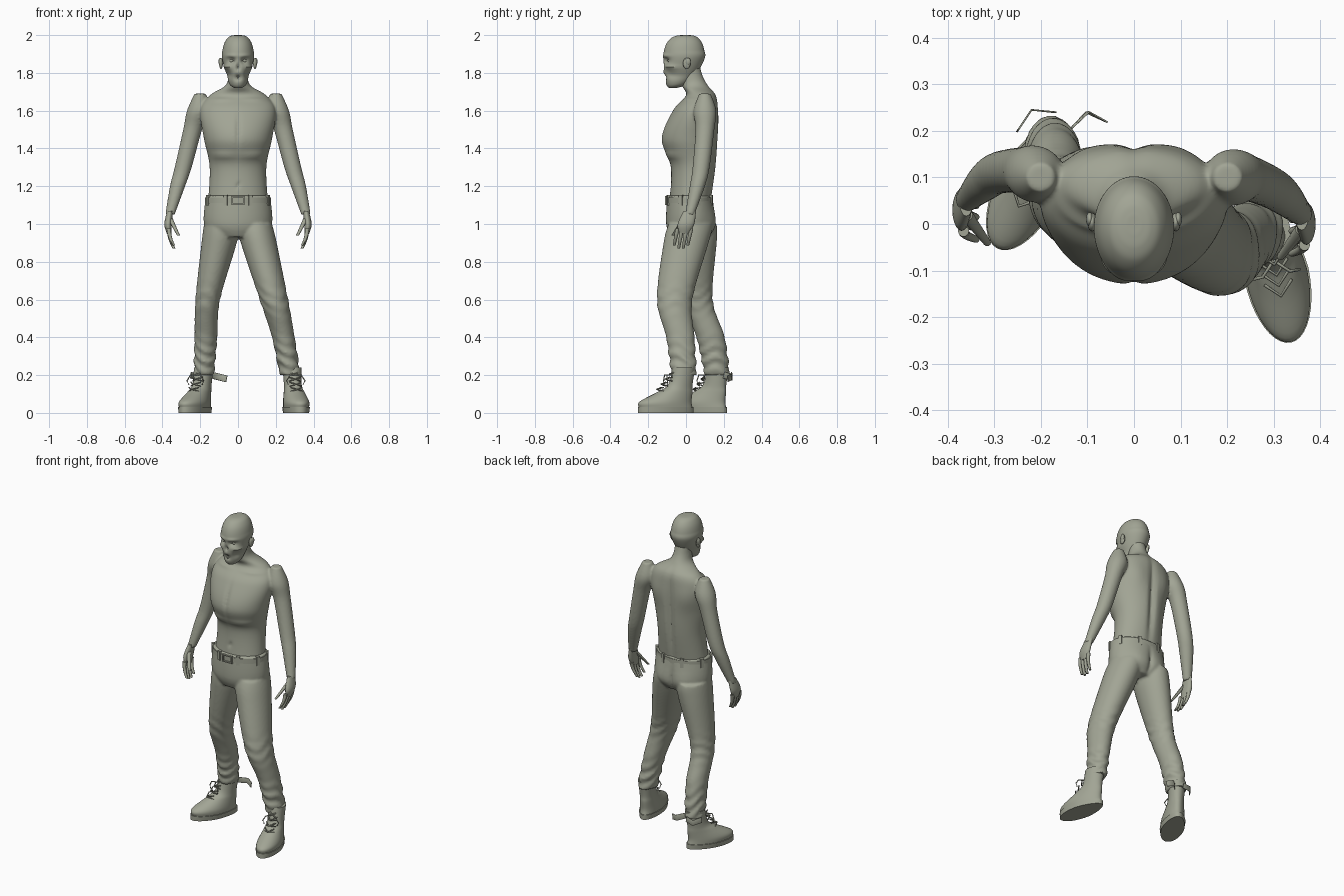
import bpy, bmesh, math
from mathutils import Matrix, Vector

cube = bpy.data.objects.get("Cube")
if cube:
    bpy.data.objects.remove(cube)

clay = bpy.data.materials.new("grey_green_clay")
clay.use_nodes = True
clay.diffuse_color = (.36, .375, .3, 1)
clay.node_tree.nodes["Principled BSDF"].inputs["Base Color"].default_value = clay.diffuse_color
meshes = []


def spline(rings, steps):
    """Smooth interpolation of (x, y, z, half width, half depth) rings."""
    padded = [rings[0], *rings, rings[-1]]
    for before, start, end, after in zip(padded, padded[1:], padded[2:], padded[3:]):
        for step in range(steps):
            t = step / steps
            yield [q + t / 2 * (r - p + t * (2 * p - 5 * q + 4 * r - s + t * (3 * (q - r) + s - p)))
                   for p, q, r, s in zip(before, start, end, after)]
    yield rings[-1]


def no_relief(point):
    return 0


def loft(bm, rings, sides=32, steps=6, relief=no_relief):
    """Closed body through horizontal oval rings, pushed outward by the relief."""
    rows = []
    for x, y, z, wide, deep in spline(rings, steps):
        row = []
        for side in range(sides):
            angle = math.tau * side / sides
            cosine, sine = math.cos(angle), math.sin(angle)
            point = Vector((x + wide * cosine, y + deep * sine, z))
            outward = Vector((cosine / wide, sine / deep, 0)).normalized()
            row.append(bm.verts.new(point + outward * relief(point)))
        rows.append(row)
    for lower, upper in zip(rows, rows[1:]):
        for side in range(sides):
            bm.faces.new((lower[side - 1], lower[side], upper[side], upper[side - 1]))
    bm.faces.new(rows[0])
    bm.faces.new(rows[-1])


def trunk(bm, profile, **options):
    """Loft on the middle plane from (y, z, half width, half depth)."""
    loft(bm, [(0, *ring) for ring in profile], **options)


def limb(bm, path, depth=1, **options):
    """Loft along (x, y, z, radius) joints."""
    loft(bm, [(x, y, z, radius, radius * depth) for x, y, z, radius in path], **options)


def bump(point, at, wide, tall, push):
    """Soft swelling or hollow, mirrored left and right."""
    across, along, up = abs(point.x) - at[0], point.y - at[1], point.z - at[2]
    return push * math.exp(-(across / wide) ** 2 - (along / .06) ** 2 - (up / tall) ** 2)


def box(bm, at, size, turn=0):
    place = Matrix.Translation(at) @ Matrix.Rotation(turn, 4, "Z") @ Matrix.Diagonal((*size, 1))
    bmesh.ops.create_cube(bm, size=1, matrix=place)


def ball(bm, at, size):
    place = Matrix.Translation(at) @ Matrix.Diagonal((*size, 1))
    bmesh.ops.create_uvsphere(bm, u_segments=20, v_segments=12, radius=1, matrix=place)


def finish(name, bm, voxel=None):
    bmesh.ops.recalc_face_normals(bm, faces=bm.faces)
    mesh = bpy.data.meshes.new(name)
    bm.to_mesh(mesh)
    bm.free()
    mesh.materials.append(clay)
    part = bpy.data.objects.new(name, mesh)
    bpy.context.collection.objects.link(part)
    meshes.append(part)
    if voxel:  # fuse overlapping volumes into one skin
        fuse = part.modifiers.new("fuse", "REMESH")
        fuse.mode, fuse.voxel_size, fuse.use_smooth_shade = "VOXEL", voxel, True
        soften = part.modifiers.new("soften", "SMOOTH")
        soften.factor, soften.iterations = .5, 3


def cord(name, points, radius=.0035, width=0, place=Matrix()):
    """Round cord, or a flat ribbon when a width is given."""
    curve = bpy.data.curves.new(name, "CURVE")
    curve.dimensions, curve.bevel_depth, curve.bevel_resolution = "3D", radius, 1
    curve.extrude, curve.twist_mode, curve.use_fill_caps = width, "Z_UP", True
    line = curve.splines.new("POLY")
    line.points.add(len(points) - 1)
    for knot, position in zip(line.points, points):
        knot.co = (*(place @ Vector(position)), 1)
    curve.materials.append(clay)
    bpy.context.collection.objects.link(bpy.data.objects.new(name, curve))


# Bare torso and arms
def torso_relief(point):
    spine = bump(point, at=(0, .16, 1.4), wide=.02, tall=.25, push=-.02)
    shoulder_blades = bump(point, at=(.1, .15, 1.55), wide=.06, tall=.08, push=.01)
    breastbone = bump(point, at=(0, -.12, 1.5), wide=.01, tall=.1, push=-.01)
    ribs = bump(point, at=(.1, -.1, 1.36), wide=.1, tall=.02, push=.01)
    navel = bump(point, at=(0, -.08, 1.2), wide=.01, tall=.01, push=-.01)
    collarbones = bump(point, at=(.1, 0, 1.66), wide=.07, tall=.01, push=.01)
    return spine + shoulder_blades + breastbone + ribs + navel + collarbones


def arm_limb(bm, side, path, **options):
    """Arm joints on one side; the right arm hangs further back."""
    back = .03 if side < 0 else 0
    limb(bm, [(side * x, y + back * min(1, max(0, 5 - 3 * z)), z, r) for x, y, z, r in path], **options)


body = bmesh.new()
trunk(body, [(.02, 1.1, .16, .11), (.04, 1.3, .15, .12), (.02, 1.45, .18, .15), (.05, 1.6, .2, .12),
             (.08, 1.68, .15, .08), (.05, 1.73, .07, .07), (.03, 1.78, .05, .06), (.02, 1.85, .05, .05)],
      sides=64, steps=9, relief=torso_relief)
arm = [(.2, .1, 1.69, .03), (.21, .1, 1.6, .06), (.24, .1, 1.5, .05), (.29, .08, 1.3, .045),
       (.32, .06, 1.2, .04), (.36, .02, 1.05, .025)]

# Hands with curled fingers
for side, name in ((-1, "right_hand"), (1, "left_hand")):
    arm_limb(body, side, arm)
    hand = bmesh.new()
    arm_limb(hand, side, [(.36, .02, 1.07, .015), (.37, 0, 1, .02), (.365, -.01, .95, .012)], depth=2.2, sides=20)
    for finger in range(4):
        length = .035 if finger in (1, 2) else .03
        arm_limb(hand, side, [(.366 - .003 * k * k, .024 * finger - .045 - .006 * k, .975 - length * k, .012 - .0015 * k)
                              for k in range(4)], sides=10)
    arm_limb(hand, side, [(.36 - .015 * k, -.01 - .02 * k, 1.03 - .03 * k, .014 - .002 * k)
                          for k in range(4)], sides=10)
    finish(name, hand)
finish("torso_and_arms", body, voxel=.007)


# Gaunt head with hollow face
def face_relief(point):
    sockets = bump(point, at=(.035, -.1, 1.865), wide=.02, tall=.015, push=-.02)
    brow = bump(point, at=(.03, -.1, 1.89), wide=.03, tall=.01, push=.007)
    nose = bump(point, at=(0, -.12, 1.83), wide=.01, tall=.015, push=-.02)
    cheekbones = bump(point, at=(.055, -.08, 1.83), wide=.02, tall=.01, push=.01)
    cheeks = bump(point, at=(.05, -.07, 1.79), wide=.02, tall=.02, push=-.01)
    mouth = bump(point, at=(0, -.12, 1.775), wide=.02, tall=.015, push=-.02)
    return sockets + brow + nose + cheekbones + cheeks + mouth


def dome(turn):
    narrow = math.cos(turn) ** .6
    return -.01 * narrow, 1.88 + .12 * math.sin(turn), .085 * narrow, .11 * narrow


head = bmesh.new()
jaw = [(-.07, 1.72, .02, .02), (-.05, 1.74, .045, .055), (-.03, 1.8, .065, .09)]
trunk(head, jaw + [dome(math.radians(angle)) for angle in (0, 20, 40, 60, 75, 85, 89)],
      sides=72, steps=8, relief=face_relief)
finish("head", head)
eyes, ears = bmesh.new(), bmesh.new()
for side in (-1, 1):
    ball(eyes, at=(side * .034, -.083, 1.865), size=(.014, .014, .013))
    ball(ears, at=(side * .09, .004, 1.85), size=(.01, .02, .03))
    ball(ears, at=(side * .095, .01, 1.86), size=(.008, .015, .02))
finish("eyes", eyes)
finish("ears", ears)
teeth = bmesh.new()
for level in (1.766, 1.785):
    for tooth in range(-3, 4):
        box(teeth, at=(tooth * .006, tooth * tooth * .001 - .103, level), size=(.005, .008, .009), turn=tooth * .1)
finish("teeth", teeth)


# Trousers with folds at the knees and cuffs
def cloth_relief(point):
    cuff = math.exp(-((point.z - .28) / .09) ** 2)
    knee = math.exp(-((point.z - .6) / .07) ** 2) / 2
    wave = math.sin(95 * point.z + 40 * point.x + 3 * math.sin(30 * point.y))
    buttocks = bump(point, at=(.08, .15, 1), wide=.06, tall=.07, push=.01)
    cleft = bump(point, at=(0, .15, 1), wide=.015, tall=.08, push=-.015)
    return .006 * (cuff + knee) * wave + buttocks + cleft


trousers = bmesh.new()
waist_wide, waist_deep, waist_y = .17, .12, .02
trunk(trousers, [(.02, .93, .12, .1), (.025, 1, .18, .13), (waist_y, 1.15, waist_wide, waist_deep)],
      sides=56, relief=cloth_relief)
left_leg = [(.09, .02, 1, .09), (.11, 0, .9, .095), (.19, -.06, .6, .075), (.24, -.03, .4, .06),
            (.275, -.01, .2, .053)]
right_leg = [(-.09, .04, 1, .09), (-.1, .045, .9, .093), (-.16, .06, .6, .065), (-.17, .13, .4, .06),
             (-.18, .165, .2, .053)]
for leg in (left_leg, right_leg):
    limb(trousers, leg, depth=1.25, sides=40, steps=14, relief=cloth_relief)
finish("trousers", trousers, voxel=.008)

# Belt, loops and buckle
belt = bmesh.new()
trunk(belt, [(waist_y, z, waist_wide + .004, waist_deep + .004) for z in (1.11, 1.14)], sides=64, steps=1)
finish("belt", belt)
loops = bmesh.new()
for loop in range(8):
    angle = math.tau * (loop + .5) / 8
    across, along = math.cos(angle), math.sin(angle)
    box(loops, at=(across * waist_wide, waist_y + along * waist_deep, 1.125), size=(.018, .02, .056),
        turn=math.atan2(along / waist_deep, across / waist_wide))
finish("belt_loops", loops)
buckle = bmesh.new()
for side in (-1, 1):
    box(buckle, at=(side * .03, -.106, 1.125), size=(.008, .012, .046))
    box(buckle, at=(0, -.106, 1.125 + side * .02), size=(.068, .012, .007))
finish("buckle", buckle)

# Laced work boots
sole = [(-.1, 0, .065, .15), (-.1, .03, .07, .15)]
upper = [(-.1, .03, .065, .145), (-.1, .06, .066, .14), (-.05, .11, .055, .095), (-.02, .15, .05, .065),
         (0, .24, .055, .06)]
for name, ankle, turn in (("left", (.285, -.01, 0), 12), ("right", (-.18, .17, 0), -27)):
    place = Matrix.Translation(ankle) @ Matrix.Rotation(math.radians(turn), 4, "Z")
    for part, profile, steps in (("sole", sole, 1), ("boot", upper, 6)):
        bm = bmesh.new()
        trunk(bm, profile, sides=40, steps=steps)
        for vert in bm.verts:  # narrow the heel
            vert.co.x *= 1 - max(0, vert.co.y + .1)
        bm.transform(place)
        finish(f"{name}_{part}", bm)
    for row in range(4):
        height, front = .115 + .027 * row, .023 * row - .142
        for side in (-1, 1):
            cord(f"{name}_lace", [(-side * .03, front + .025, height), (0, front - .006, height + .01),
                                  (side * .03, front + .025, height + .02)], place=place)
    for side in (-1, 1):
        cord(f"{name}_loose_lace", [(0, -.07, .2), (side * .03, -.1, .2), (side * .05, -.1, .17),
                                    (side * .04, -.1, .15)], place=place)

# Torn ankle flaps
cord("inner_flap", [(-.14, .2, .2), (-.1, .24, .19), (-.06, .22, .18)], radius=.002, width=.016)
cord("rear_flap", [(-.25, .2, .2), (-.22, .245, .19), (-.17, .24, .2)], radius=.002, width=.016)

# Smooth shading with sharp edges kept
bpy.ops.object.select_all(action="DESELECT")
for part in meshes:
    part.select_set(True)
bpy.context.view_layer.objects.active = meshes[0]
bpy.ops.object.shade_smooth_by_angle(angle=math.radians(40))
